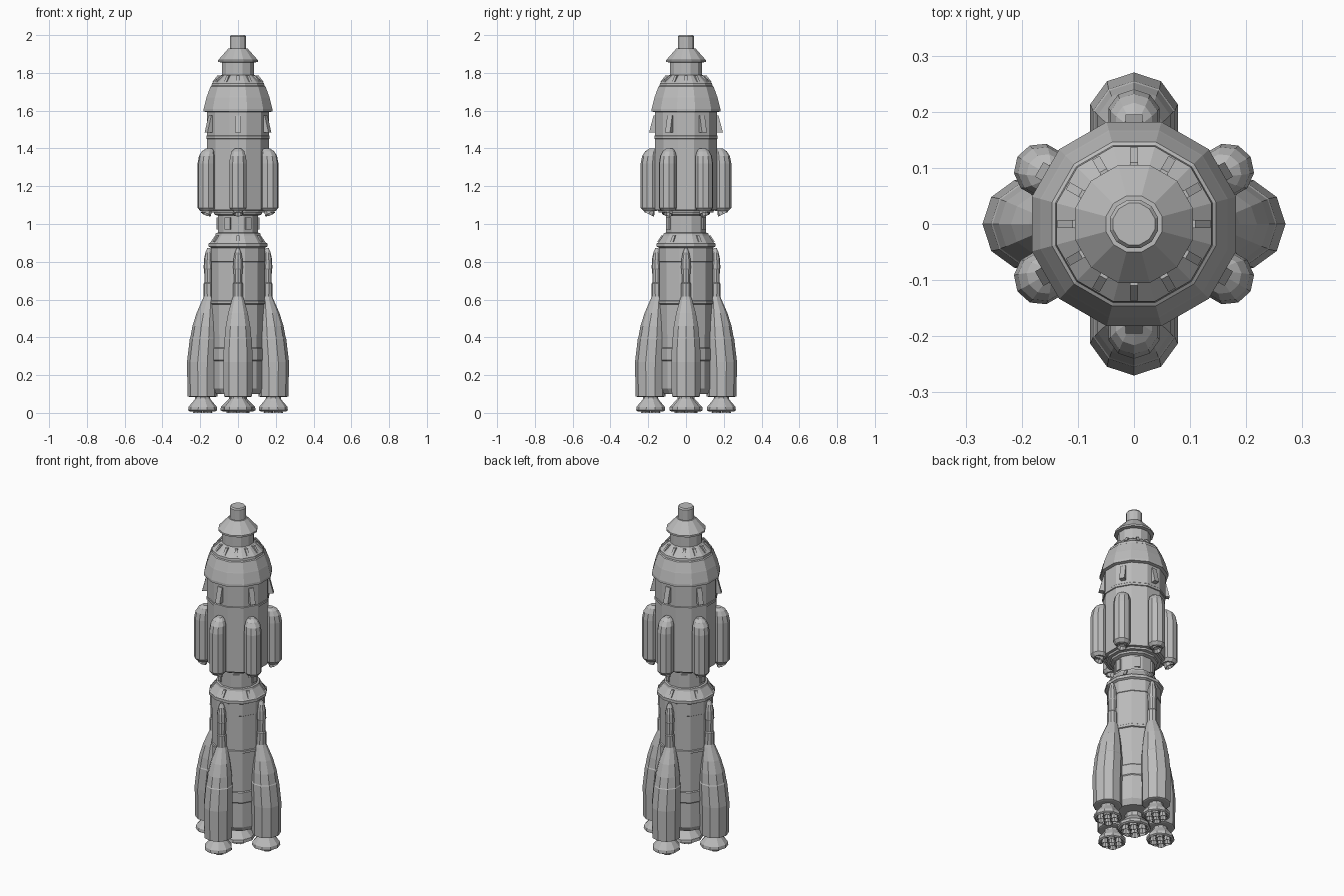
import bpy, bmesh
from math import sin, cos, pi, radians
from mathutils import Matrix, Vector

cube = bpy.data.objects.get("Cube")
if cube:
    bpy.data.objects.remove(cube)

grey = bpy.data.materials.new("hull_grey")
grey.use_nodes = True
GREY = (0.5, 0.5, 0.5, 1)
grey.diffuse_color = GREY
grey.node_tree.nodes["Principled BSDF"].inputs["Base Color"].default_value = GREY


def finish(name, bm, matrix=Matrix()):
    bmesh.ops.recalc_face_normals(bm, faces=bm.faces)
    bm.transform(matrix)
    mesh = bpy.data.meshes.new(name)
    bm.to_mesh(mesh)
    bm.free()
    mesh.materials.append(grey)
    ob = bpy.data.objects.new(name, mesh)
    bpy.context.collection.objects.link(ob)
    return ob


def loft(name, rings, sides, matrix=Matrix(), flat=False):
    """Stack of polygon rings (z, radius, x offset); flat turns a side to +x."""
    bm = bmesh.new()
    turn = pi / sides if flat else 0
    grow = 1 / cos(pi / sides) if flat else 1
    loops = []
    for z, r, *off in rings:
        cx = off[0] if off else 0
        loops.append([bm.verts.new((cx + r * grow * cos(turn + 2 * pi * i / sides),
                                    r * grow * sin(turn + 2 * pi * i / sides), z))
                      for i in range(sides)])
    for a, b in zip(loops, loops[1:]):
        for i in range(sides):
            j = (i + 1) % sides
            bm.faces.new((a[i], a[j], b[j], b[i]))
    bm.faces.new(loops[0])
    bm.faces.new(loops[-1])
    return finish(name, bm, matrix)


def spin(deg):
    return Matrix.Rotation(radians(deg), 4, 'Z')


def rib(name, deg, low, high, depth, width):
    """Radial block between two (r, z) outer points, reaching inward by depth."""
    bm = bmesh.new()
    ends = []
    for y in (-width / 2, width / 2):
        pts = [(low[0], low[1]), (high[0], high[1]),
               (high[0] - depth, high[1]), (low[0] - depth, low[1])]
        ends.append([bm.verts.new((r, y, z)) for r, z in pts])
        bm.faces.new(ends[-1])
    for i in range(4):
        j = (i + 1) % 4
        bm.faces.new((ends[0][i], ends[0][j], ends[1][j], ends[1][i]))
    return finish(name, bm, spin(deg))


def engine(name, size, matrix):
    """Bell skirt with a recessed base and four small nozzles."""
    s = size
    loft(name + "_bell", [(0.035, 0.82 * s), (0.008, 0.88 * s), (0.014, s), (0.032, 0.97 * s),
                          (0.066, 0.6 * s), (0.075, 0.52 * s), (0.12, 0.52 * s)], 10, matrix)
    for i in range(4):
        place = matrix @ spin(45 + 90 * i) @ Matrix.Translation((0.48 * s, 0, 0))
        loft(f"{name}_nozzle_{i + 1}", [(0.03, 0.12 * s), (0, 0.29 * s), (0, 0.33 * s),
                                        (0.025, 0.24 * s), (0.045, 0.14 * s)], 8, place)


# Central core stage with its panel bands
loft("core_stage", [(0.1, 0.115), (0.13, 0.135), (0.275, 0.135), (0.28, 0.139), (0.34, 0.139),
                    (0.345, 0.135), (0.575, 0.137), (0.578, 0.144), (0.592, 0.144),
                    (0.595, 0.14), (0.8, 0.14), (0.802, 0.143), (0.875, 0.143)], 12, flat=True)
engine("core_engine", 0.093, Matrix())

# Flared collar and narrow interstage
loft("collar", [(0.872, 0.14), (0.88, 0.155), (0.897, 0.155), (0.9, 0.148),
                (0.94, 0.12), (0.952, 0.117), (0.955, 0.1)], 12, flat=True)
loft("interstage", [(0.94, 0.106), (1.08, 0.106)], 12, flat=True)

# Upper stage hull and shoulder
loft("upper_stage", [(1.045, 0.11), (1.05, 0.125), (1.06, 0.128), (1.062, 0.145), (1.072, 0.148),
                     (1.074, 0.163), (1.45, 0.163), (1.452, 0.168), (1.465, 0.168), (1.468, 0.165),
                     (1.592, 0.165), (1.596, 0.182), (1.61, 0.182), (1.67, 0.167), (1.675, 0.165),
                     (1.728, 0.146), (1.732, 0.14), (1.745, 0.138), (1.78, 0.1),
                     (1.79, 0.086)], 12, flat=True)

# Nose section
loft("nose_cone", [(1.78, 0.086), (1.855, 0.086), (1.858, 0.105), (1.868, 0.105),
                   (1.93, 0.05), (1.93, 0.043), (1.992, 0.043), (2.0, 0.037)], 12, flat=True)

# Small ribs around the shoulder
for k in range(12):
    rib(f"shoulder_rib_{k + 1}", 30 * k, (0.136, 1.752), (0.11, 1.785), 0.022, 0.015)

# Six-fold details: side pods, fins, collar ribs and interstage plates
pod_rings = [(1.068, 0.034, 0.19), (1.085, 0.048, 0.192), (1.32, 0.048, 0.192),
             (1.36, 0.044, 0.188), (1.385, 0.034, 0.182), (1.4, 0.018, 0.175)]
for k in range(6):
    deg = 30 + 60 * k
    loft(f"side_pod_{k + 1}", pod_rings, 10, spin(deg))
    tilt = spin(deg) @ Matrix.Translation((0.197, 0, 1.052)) @ Matrix.Rotation(radians(-25), 4, 'Y')
    loft(f"pod_nozzle_{k + 1}", [(0.018, 0.014), (0, 0.024), (0, 0.029),
                                 (0.014, 0.027), (0.04, 0.017)], 8, tilt)
    rib(f"hull_fin_{k + 1}", deg, (0.195, 1.485), (0.172, 1.575), 0.045, 0.03)
    rib(f"collar_rib_{k + 1}", deg, (0.152, 0.905), (0.13, 0.94), 0.03, 0.016)
    rib(f"interstage_plate_{k + 1}", 60 * k, (0.113, 0.97), (0.113, 1.035), 0.02, 0.034)

# Four strap-on boosters leaning in toward the core
booster_rings = [(0.085, 0.07, 0.188), (0.088, 0.079, 0.188), (0.27, 0.082, 0.188),
                 (0.395, 0.077, 0.178), (0.4, 0.074, 0.178), (0.46, 0.068, 0.173),
                 (0.53, 0.054, 0.165), (0.6, 0.034, 0.154), (0.615, 0.028, 0.154),
                 (0.685, 0.027, 0.155), (0.69, 0.023, 0.155), (0.76, 0.024, 0.155),
                 (0.765, 0.027, 0.155), (0.815, 0.025, 0.155), (0.85, 0.017, 0.155),
                 (0.872, 0.008, 0.155)]
for k in range(4):
    loft(f"booster_{k + 1}", booster_rings, 10, spin(90 * k))
    engine(f"booster_engine_{k + 1}", 0.077,
           spin(90 * k) @ Matrix.Translation((0.187, 0, 0)))
